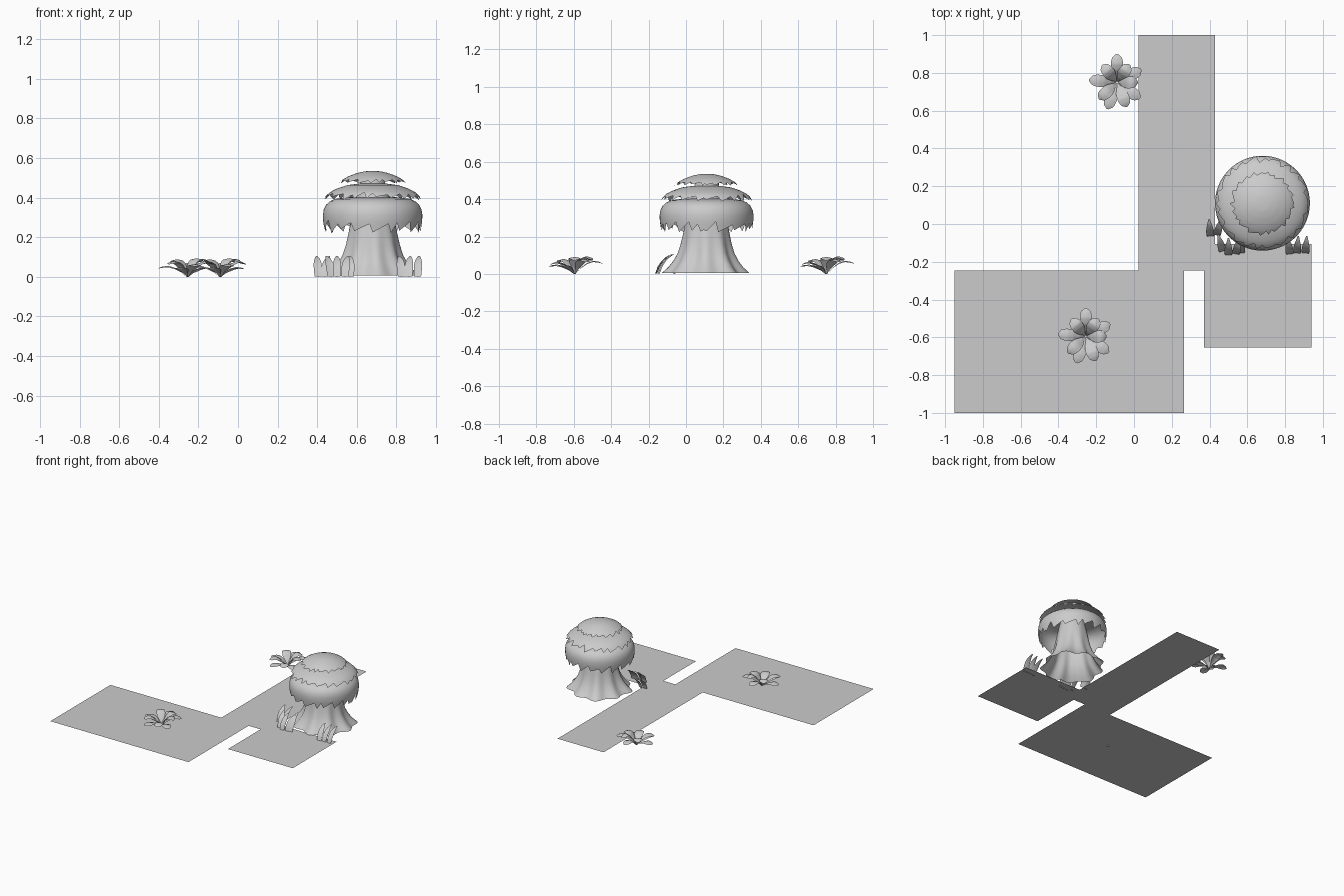
import bpy, bmesh, math, random
from mathutils import Vector

if "Cube" in bpy.data.objects:
    bpy.data.objects.remove(bpy.data.objects["Cube"])

random.seed(4)
grey = bpy.data.materials.new("light grey")
grey.diffuse_color = (0.6, 0.6, 0.6, 1)
grey.use_nodes = True
grey.node_tree.nodes["Principled BSDF"].inputs["Base Color"].default_value = grey.diffuse_color


def finish(bm, name, smooth=True):
    me = bpy.data.meshes.new(name)
    bm.to_mesh(me)
    bm.free()
    ob = bpy.data.objects.new(name, me)
    bpy.context.collection.objects.link(ob)
    me.materials.append(grey)
    for p in me.polygons:
        p.use_smooth = smooth
    return ob


def loft(bm, rows, closed=False):
    """Skin a list of equal-length point rows with quads."""
    vs = [[bm.verts.new(p) for p in row] for row in rows]
    n = len(vs[0])
    for a, b in zip(vs, vs[1:]):
        for i in range(n if closed else n - 1):
            j = (i + 1) % n
            bm.faces.new((a[i], b[i], b[j], a[j]))


def sample(path, t):
    """Point at fraction t along a list of (r, z) points, by length."""
    segs = [math.dist(a, b) for a, b in zip(path, path[1:])]
    d = t * sum(segs)
    for (a, b), s in zip(zip(path, path[1:]), segs):
        if d <= s + 1e-9:
            return a[0] + (b[0] - a[0]) * d / s, a[1] + (b[1] - a[1]) * d / s
        d -= s
    return path[-1]


# Ground: flat sheet made of joined rectangles
bm = bmesh.new()
for x0, y0, x1, y1 in [(-.95, -1, .265, -.245), (.025, -.245, .43, 1),
                       (.43, -.655, .94, -.105), (.37, -.655, .43, -.245)]:
    bm.faces.new([bm.verts.new((x, y, 0.004)) for x, y in ((x0, y0), (x1, y0), (x1, y1), (x0, y1))])
finish(bm, "ground", False)

# Trunk: fluted, flared, open at the base
TX, TY = 0.68, 0.11
profile = [(.222, .006), (.193, .035), (.168, .07), (.148, .11), (.134, .16), (.124, .21),
           (.113, .27), (.098, .34), (.08, .41), (.065, .46), (.06, .51)]
bm = bmesh.new()
rows = []
for r, z in profile:
    depth = 0.07 * max(0, 1 - z / 0.3)
    row = []
    for i in range(72):
        a = math.tau * i / 72
        rr = r * (1 + depth * math.cos(9 * a + 0.5) + depth * 0.5 * math.sin(4 * a))
        row.append((TX + rr * math.cos(a), TY + rr * math.sin(a), z))
    # inward-wound ring order gives outward normals
    rows.append(row[::-1])
loft(bm, rows, True)
finish(bm, "trunk")


# Canopy tiers: thin domes with a ragged fringe
def tier(name, path, jag, steps=14, n=96):
    cuts = []
    while len(cuts) < n:
        w = random.randint(3, 6)
        lo, hi = random.uniform(0, .4), random.uniform(.6, 1)
        cuts += [jag * (lo + (hi - lo) * k / (w - 1)) for k in range(w)]
    bm = bmesh.new()
    rows = []
    for s in range(steps + 1):
        row = []
        for i in range(n):
            a = math.tau * i / n
            full = s / (steps - 2) * (1 - jag)
            t = min(full, 1 - jag) if s <= steps - 2 else 1 - jag + (jag - cuts[i]) * (s - steps + 2) / 2
            r, z = sample(path, t)
            row.append((TX + r * math.cos(a), TY + r * math.sin(a), z))
        rows.append(row)
    loft(bm, rows, True)
    bmesh.ops.remove_doubles(bm, verts=bm.verts[:], dist=1e-5)
    finish(bm, name)


tier("lower_canopy", [(.0, .405), (.12, .403), (.2, .392), (.23, .372), (.246, .345), (.251, .315),
                      (.25, .28), (.245, .25), (.24, .22)], 0.17)
tier("middle_canopy", [(0, .472), (.07, .471), (.13, .463), (.18, .446), (.215, .428),
                       (.237, .408), (.25, .385)], 0.2)
tier("top_canopy", [(0, .535), (.04, .533), (.08, .524), (.12, .509), (.15, .492), (.173, .472)], 0.18)


# Leaf: curved, lightly folded blade following a path
def leaf(bm, base, direction, path, widths, fold):
    d = Vector((math.cos(direction), math.sin(direction), 0))
    side = Vector((-d.y, d.x, 0))
    rows = []
    for k in range(len(widths) * 2 - 1):
        t = k / (len(widths) * 2 - 2)
        r, z = sample(path, t)
        f = t * (len(widths) - 1)
        i = min(int(f), len(widths) - 2)
        w = widths[i] + (widths[i + 1] - widths[i]) * (f - i)
        c = Vector(base) + d * r + Vector((0, 0, z))
        rows.append([c + side * w * u + Vector((0, 0, fold * w * abs(u))) for u in (-1, -.5, 0, .5, 1)])
    loft(bm, rows)


# Leafy plants: rosette of long low leaves and short upright ones
leaves = [(90, .15, .07), (175, .148, .055), (28, .145, .08), (-35, .148, .05), (-110, .15, .05),
          (-68, .14, .065), (130, .12, .09), (55, .115, .095), (0, .11, .092), (-137, .13, .08)]
widths = [.003, .006, .011, .018, .025, .030, .032, .032, .030, .024, .005]
for name, px, py in (("back_plant", -.09, .75), ("front_plant", -.255, -.595)):
    bm = bmesh.new()
    for ang, ln, h in leaves:
        path = [(.004, 0), (.2 * ln, .45 * h), (.45 * ln, .85 * h), (.65 * ln, h),
                (.85 * ln, .95 * h), (ln, .8 * h)]
        leaf(bm, (px, py, 0), math.radians(ang), path, widths, -0.2)
    finish(bm, name)

# Grass blades in front of the trunk, arching back towards it
blades = [(.405, -.065, 95), (.438, -.06, 75), (.47, -.145, 105), (.5, -.165, 90), (.54, -.16, 80),
          (.567, -.155, 90), (.825, -.16, 97), (.862, -.155, 85), (.907, -.155, 85)]
bm = bmesh.new()
for x, y, ang in blades:
    path = [(0, 0), (.013, .035), (.035, .068), (.062, .092), (.092, .106)]
    leaf(bm, (x, y, 0), math.radians(ang), path, [.018, .02, .021, .02, .016, .01, .003], 0.15)
finish(bm, "grass")
